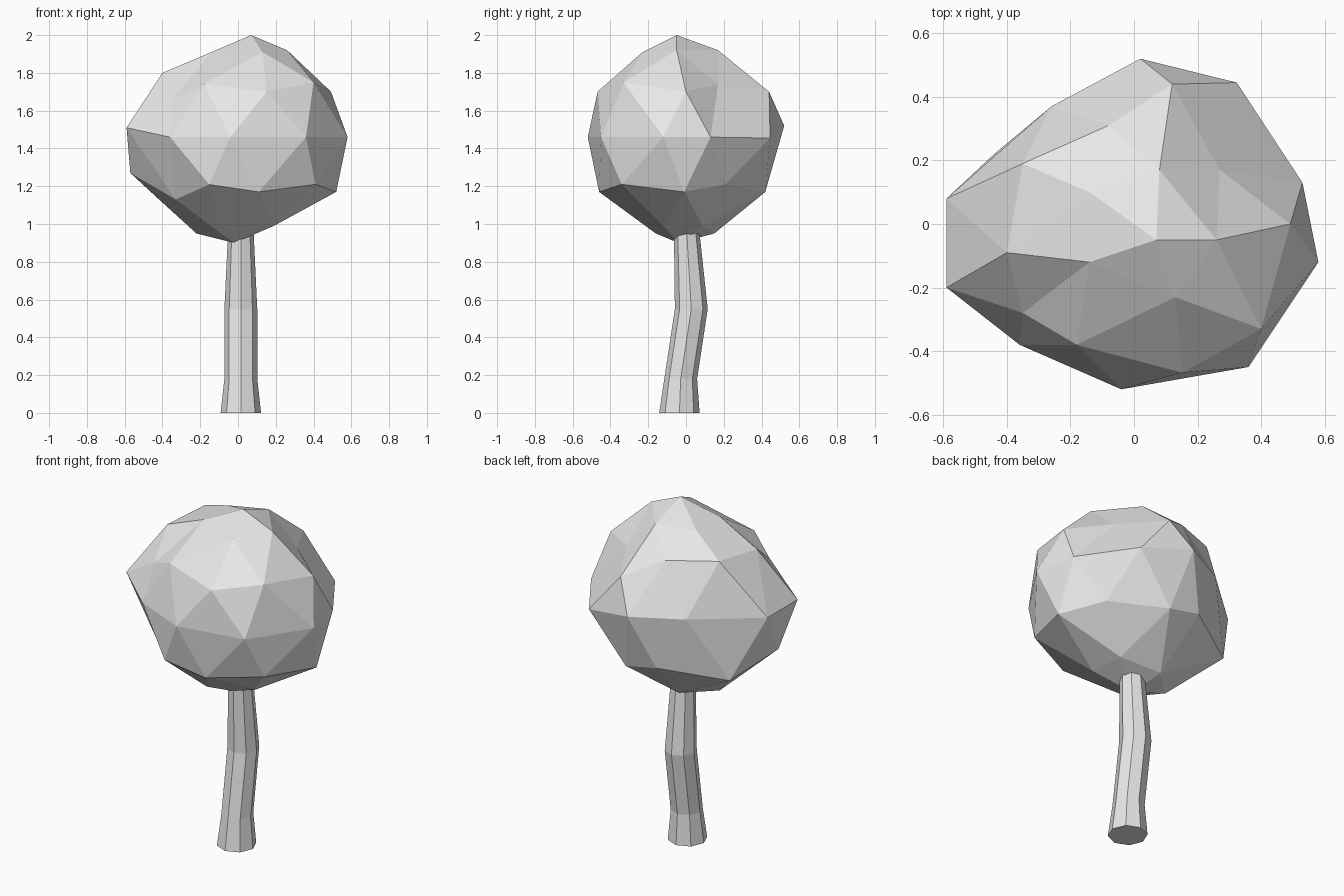
import bpy
import bmesh
import math
from mathutils import Vector

# Remove the startup cube only
startup_cube = bpy.data.objects.get("Cube")
if startup_cube:
    bpy.data.objects.remove(startup_cube, do_unlink=True)


def make_material(name, colour):
    material = bpy.data.materials.new(name)
    material.use_nodes = True
    material.diffuse_color = colour
    shader = next(n for n in material.node_tree.nodes if n.type == 'BSDF_PRINCIPLED')
    shader.inputs["Base Color"].default_value = colour
    return material


def finish_object(name, bm, material):
    """Turn a bmesh into a flat shaded object with a single material."""
    bmesh.ops.recalc_face_normals(bm, faces=bm.faces[:])
    mesh = bpy.data.meshes.new(name)
    bm.to_mesh(mesh)
    bm.free()
    mesh.materials.append(material)
    mesh.polygons.foreach_set("use_smooth", [False] * len(mesh.polygons))
    tree_part = bpy.data.objects.new(name, mesh)
    bpy.context.scene.collection.objects.link(tree_part)
    return tree_part


def build_trunk(sections, sides, material):
    """Loft octagonal rings given as (x, y, z, radius) and cap both ends."""
    bm = bmesh.new()
    rings = []
    for x, y, z, radius in sections:
        ring = []
        for side in range(sides):
            angle = math.tau * side / sides
            ring.append(bm.verts.new((x + radius * math.cos(angle),
                                      y + radius * math.sin(angle), z)))
        rings.append(ring)
    for lower, upper in zip(rings, rings[1:]):
        for side in range(sides):
            following = (side + 1) % sides
            bm.faces.new((lower[side], lower[following],
                          upper[following], upper[side]))
    bm.faces.new(rings[0][::-1])
    bm.faces.new(rings[-1])
    return finish_object("trunk", bm, material)


def build_crown(centre, radius, pulls, material):
    """Sculpt an icosphere by pulling its nearest free corners to new spots."""
    bm = bmesh.new()
    bmesh.ops.create_icosphere(bm, subdivisions=2, radius=radius)
    bmesh.ops.translate(bm, verts=bm.verts[:], vec=centre)
    free_corners = set(bm.verts)
    for pull in pulls:
        target = Vector(pull) / 100
        corner = min(free_corners, key=lambda v: (v.co - target).length)
        free_corners.remove(corner)
        corner.co = target
    return finish_object("leaf_crown", bm, material)


grey = make_material("plain grey", (0.8, 0.8, 0.8, 1.0))

# Bent trunk with a flared foot, its tip hidden inside the crown
build_trunk([(0.015, -0.035, 0, 0.107), (0.015, -0.028, 0.18, 0.087),
             (0.015, 0.028, 0.55, 0.087), (0.015, 0.003, 0.97, 0.067)],
            sides=8, material=grey)

# Lumpy crown: corner pulls in hundredths, from the tip downwards
tip = [(7, -5, 200), (26, -5, 192), (13, -23, 191),
       (-14, -12, 191), (-14, 10, 191), (8, 17, 192)]
shoulder = [(-18, -38, 174), (-35, -28, 166), (-40, -9, 180), (-35, 19, 182),
            (-8, 31, 180), (12, 44, 170), (27, 17, 174), (40, -33, 175)]
waist = [(36, -45, 146), (58, -12, 146), (53, 13, 146), (2, 52, 152),
         (-26, 37, 152), (-59, 8, 151), (-59, -20, 151), (-36, -38, 146),
         (-4, -52, 146)]
belly = [(-57, -5, 127), (-33, -24, 113), (-44, 22, 115), (-10, 42, 121),
         (10, 42, 117), (37, 21, 121), (52, -1, 117), (11, -46, 117),
         (41, -34, 121)]
underside = [(-2, -4, 90), (-9, -16, 95), (-22, 0, 95), (-6, 15, 95),
             (17, 9, 99), (19, -12, 99)]
build_crown(Vector((0, 0, 1.455)), 0.55,
            tip + shoulder + waist + belly + underside, grey)
